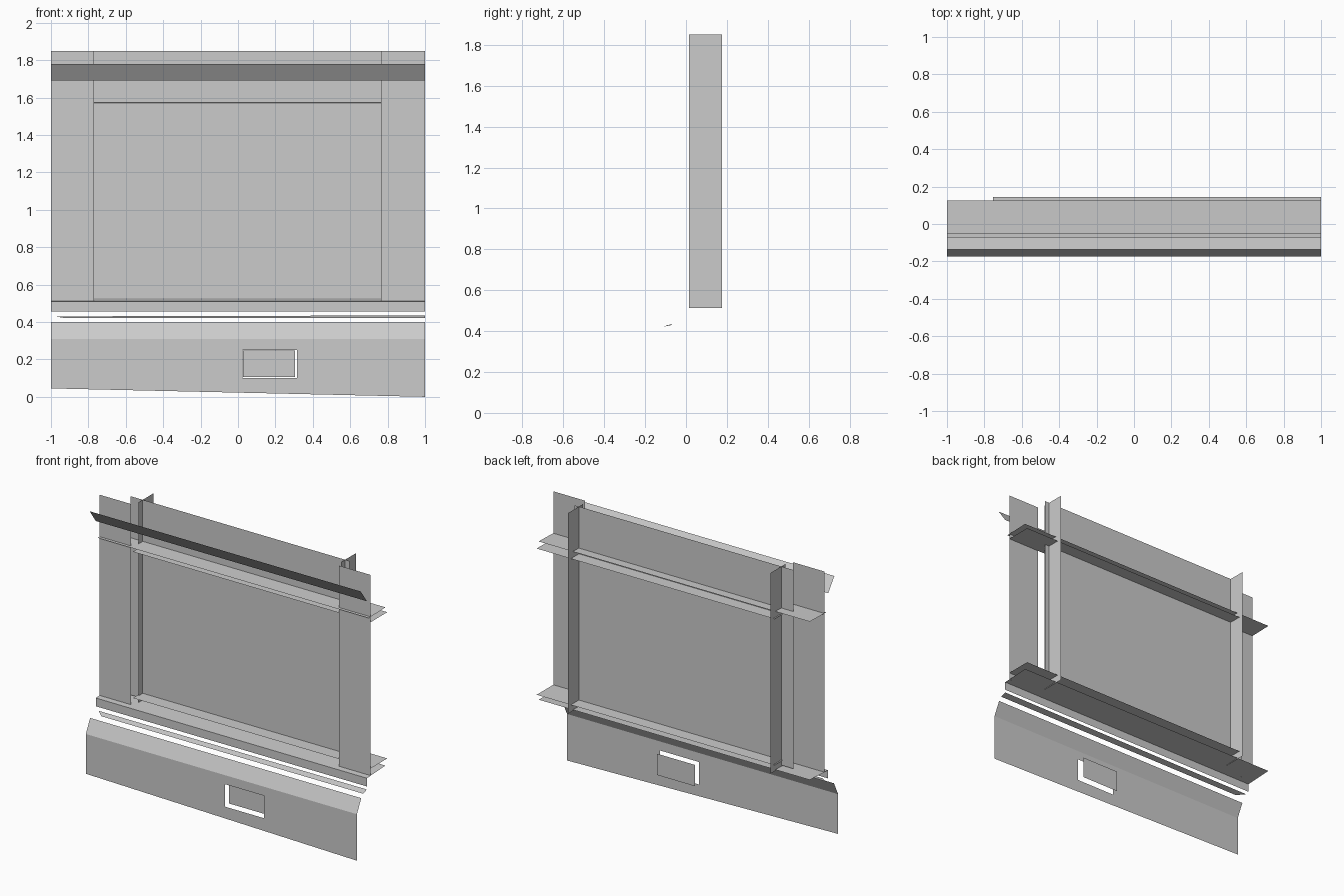
import bpy

if "Cube" in bpy.data.objects:
    bpy.data.objects.remove(bpy.data.objects["Cube"])


def mesh(name, verts, faces):
    me = bpy.data.meshes.new(name)
    me.from_pydata(verts, [], faces)
    me.update()
    ob = bpy.data.objects.new(name, me)
    bpy.context.collection.objects.link(ob)
    return ob


def sheet(name, profile, x0=-1.0, x1=1.0):
    """Open (y, z) profile swept along x."""
    n = len(profile)
    verts = [(x, y, z) for x in (x0, x1) for y, z in profile]
    return mesh(name, verts, [(i, i + n, i + n + 1, i + 1) for i in range(n - 1)])


# Lower skirt: sloping bottom edge, hatch opening, bevelled top lip
Y = -0.175
outer = [(-1, 0.045), (1, 0), (1, 0.31), (-1, 0.31)]
hole = [(0.025, 0.10), (0.315, 0.10), (0.315, 0.25), (0.025, 0.25)]
verts = [(x, Y, z) for x, z in outer + hole] + [(1, -0.13, 0.40), (-1, -0.13, 0.40)]
faces = [(i, (i + 1) % 4, 4 + (i + 1) % 4, 4 + i) for i in range(4)] + [(3, 2, 8, 9)]
mesh("skirt", verts, faces)

# Recessed hatch behind the opening
sheet("hatch", [(-0.132, 0.105), (-0.132, 0.247)], 0.027, 0.305)

# Tapered ledge between skirt and sill
mesh("lower_ledge",
     [(-0.93, -0.11, 0.422), (1, -0.11, 0.422), (1, -0.07, 0.435), (-0.98, -0.07, 0.43)],
     [(0, 1, 2, 3)])

# Sill: vertical band folding into a shelf
sheet("sill", [(-0.07, 0.455), (-0.07, 0.51), (0.125, 0.52)])

# Awning strip
sheet("awning", [(-0.135, 1.78), (-0.07, 1.69)])

# Side panels and recessed centre panel
sheet("side_panel_left", [(-0.03, 0.512), (-0.03, 1.85)], -1, -0.77)
sheet("side_panel_right", [(-0.03, 0.512), (-0.03, 1.85)], 0.765, 1)
sheet("centre_panel", [(0.06, 0.525), (0.06, 1.85)], -0.835, 0.782)

# Post webs
for side, x in (("left", -0.745), ("right", 0.748)):
    mesh("post_" + side,
         [(x, 0.015, 0.512), (x, 0.175, 0.512), (x, 0.175, 1.85), (x, 0.015, 1.85)],
         [(0, 1, 2, 3)])

# Horizontal rails
sheet("upper_rail_top", [(-0.05, 1.570), (0.125, 1.575)])
sheet("upper_rail_bottom", [(-0.03, 1.535), (0.145, 1.535)], -0.755, 1)
sheet("lower_rail", [(-0.03, 0.56), (0.145, 0.56)], -0.755, 1)
